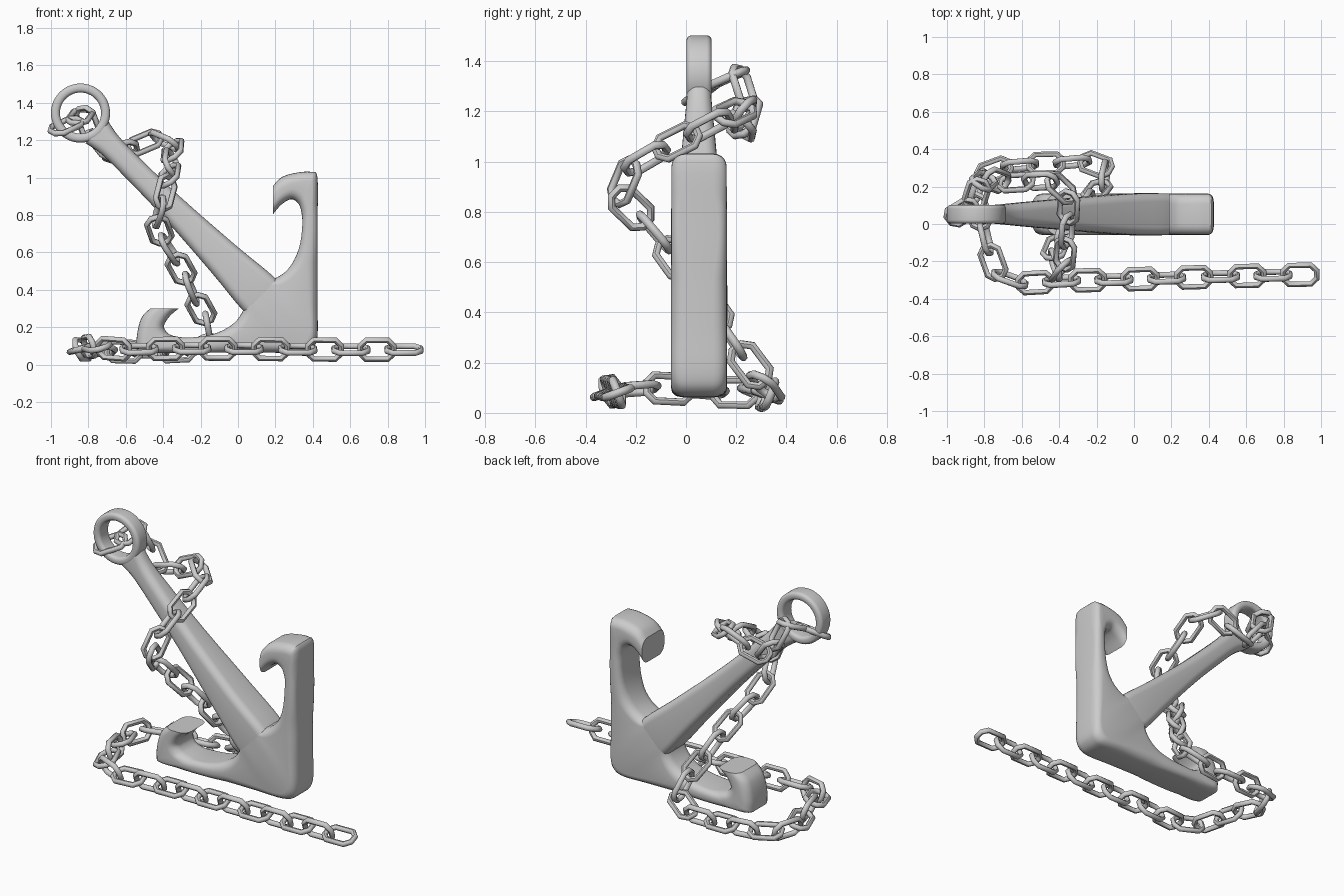
import bpy
import bmesh
import math
from mathutils import Vector, Matrix

if "Cube" in bpy.data.objects:
    bpy.data.objects.remove(bpy.data.objects["Cube"])

# One plain grey metal
metal = bpy.data.materials.new("grey_metal")
metal.use_nodes = True
GREY = (0.6, 0.6, 0.6, 1)
metal.diffuse_color = GREY
metal.node_tree.nodes["Principled BSDF"].inputs["Base Color"].default_value = GREY

CORNER_X, CORNER_Z, MID_Y = 0.425, 0.064, 0.052   # outer corner of the crown


def spline(pts, n):
    """Smooth curve through points of any dimension."""
    out = []
    for i in range(len(pts) - 1):
        quad = (pts[max(i - 1, 0)], pts[i], pts[i + 1], pts[min(i + 2, len(pts) - 1)])
        for k in range(n):
            t = k / n
            out.append(tuple(
                0.5 * (2 * q + (r - p) * t + (2 * p - 5 * q + 4 * r - s) * t ** 2
                       + (3 * q - p - 3 * r + s) * t ** 3)
                for p, q, r, s in zip(*quad)))
    out.append(tuple(pts[-1]))
    return out


def finish(obj, angle):
    bpy.ops.object.select_all(action="DESELECT")
    obj.select_set(True)
    bpy.context.view_layer.objects.active = obj
    bpy.ops.object.shade_smooth_by_angle(angle=math.radians(angle))


def loft(name, sections, radius, closed=False, angle=40):
    """Rounded-rectangle sections; each is (outer a, b, inner a, b, half thickness).
    a runs from the crown along the left arm, b up the right arm."""
    bm = bmesh.new()
    rings = []
    for oa, ob, ia, ib, half_t in sections:
        outer, inner = Vector((oa, ob)), Vector((ia, ib))
        centre, half = (outer + inner) / 2, (outer - inner) / 2
        half_w = half.length
        axis = half / half_w
        r = min(radius, half_w * 0.85, half_t * 0.85)
        ring = []
        for corner, (su, sv) in enumerate(((1, 1), (-1, 1), (-1, -1), (1, -1))):
            for k in range(6):
                ang = (corner + k / 5) * math.pi / 2
                u = su * (half_w - r) + r * math.cos(ang)
                v = sv * (half_t - r) + r * math.sin(ang)
                p = centre + axis * u
                ring.append(bm.verts.new((CORNER_X - p.x, MID_Y + v, CORNER_Z + p.y)))
        rings.append(ring)
    count = len(rings[0])
    for i in range(len(rings) if closed else len(rings) - 1):
        a, b = rings[i], rings[(i + 1) % len(rings)]
        for j in range(count):
            k = (j + 1) % count
            bm.faces.new((a[j], a[k], b[k], b[j]))
    if not closed:
        bm.faces.new(rings[0])
        bm.faces.new(rings[-1])
    bmesh.ops.recalc_face_normals(bm, faces=bm.faces)
    mesh = bpy.data.meshes.new(name)
    bm.to_mesh(mesh)
    bm.free()
    mesh.materials.append(metal)
    obj = bpy.data.objects.new(name, mesh)
    bpy.context.collection.objects.link(obj)
    finish(obj, angle)
    return obj


# Hooked arms: one half from fluke tip to crown, mirrored across the diagonal
# (outer a, b, inner a, b, half thickness)
half_arm = [
    (0.237, 0.893, 0.237, 0.741, 0.109), (0.195, 0.936, 0.195, 0.79, 0.109),
    (0.125, 0.96, 0.145, 0.82, 0.11), (0.035, 0.967, 0.11, 0.806, 0.11),
    (0, 0.935, 0.09, 0.77, 0.11), (0, 0.70, 0.081, 0.685, 0.111),
    (0, 0.55, 0.1, 0.555, 0.111), (0, 0.40, 0.155, 0.45, 0.111),
    (0, 0.25, 0.235, 0.395, 0.111), (0, 0.09, 0.31, 0.40, 0.111),
    (0.025, 0.025, 0.36, 0.36, 0.111),
]
other_half = [(ob, oa, ib, ia, t) for oa, ob, ia, ib, t in reversed(half_arm[:-1])]
loft("arms_and_flukes", spline(half_arm + other_half, 4), 0.055)

# Tapered shank on the diagonal: distance, half width, half thickness
shank = [(0.2, 0.08, 0.1), (0.32, 0.086, 0.112), (0.5, 0.069, 0.108),
         (0.78, 0.05, 0.085), (1.0, 0.045, 0.066), (1.11, 0.047, 0.055),
         (1.18, 0.06, 0.047)]
loft("shank", [(d - h, d + h, d + h, d - h, t) for d, h, t in spline(shank, 4)], 0.045)

# Ring at the head of the shank
ring = []
for i in range(48):
    ang = math.tau * i / 48
    c, s = math.cos(ang), math.sin(ang)
    ring.append((1.267 + 0.158 * c, 1.281 + 0.158 * s,
                 1.267 + 0.11 * c, 1.281 + 0.11 * s, 0.05))
loft("head_ring", ring, 0.022, closed=True, angle=60)

# Chain route: along the ground, round the arm, over the shank, into the ring
route = [
    (0.962, -0.27, 0.08), (0.5, -0.28, 0.08), (0, -0.295, 0.085),
    (-0.4, -0.305, 0.085), (-0.58, -0.32, 0.08), (-0.73, -0.27, 0.09),
    (-0.78, -0.13, 0.1), (-0.82, 0.04, 0.09), (-0.86, 0.17, 0.08),
    (-0.79, 0.28, 0.08), (-0.63, 0.315, 0.07), (-0.4, 0.325, 0.07),
    (-0.2, 0.335, 0.09), (-0.14, 0.26, 0.18), (-0.21, 0.17, 0.31),
    (-0.27, 0.07, 0.45), (-0.36, -0.04, 0.61), (-0.44, -0.14, 0.74),
    (-0.395, -0.28, 0.89), (-0.37, -0.19, 1.0), (-0.36, -0.05, 1.07),
    (-0.35, 0.1, 1.15), (-0.36, 0.2, 1.2), (-0.48, 0.24, 1.21),
    (-0.6, 0.22, 1.14), (-0.71, 0.22, 1.13), (-0.79, 0.25, 1.25),
    (-0.83, 0.2, 1.36), (-0.85, 0.11, 1.31), (-0.975, 0.03, 1.25),
]
path = [Vector(p) for p in spline(route, 60)]
total = sum((b - a).length for a, b in zip(path, path[1:]))
pitch = total / round(total / 0.143)
joints, travelled = [path[0]], 0
for a, b in zip(path, path[1:]):
    travelled += (b - a).length
    if travelled >= len(joints) * pitch - 0.0001:
        joints.append(b)

# Eight-sided link, stretched lengthwise
bpy.ops.mesh.primitive_torus_add(major_segments=8, minor_segments=8,
                                 major_radius=0.058, minor_radius=0.0165)
first_link = bpy.context.object
first_link.data.name = "chain_link"
first_link.data.transform(Matrix.Rotation(math.pi / 8, 4, "Z"))
for v in first_link.data.vertices:
    v.co.x += math.copysign(0.036, v.co.x)
first_link.data.materials.append(metal)
finish(first_link, 48)

# Links alternate a quarter turn along the route; the last lies flat in the ring
up = Vector((0, 0, 1))
last = len(joints) - 2
for i, (start, end) in enumerate(zip(joints, joints[1:])):
    link = first_link
    if i:
        link = bpy.data.objects.new("chain_link", first_link.data)
        bpy.context.collection.objects.link(link)
    link.name = f"chain_link_{i + 1}"
    along = (end - start).normalized()
    if i == last:
        up = Vector((0, 0, 1))
    up = (up - along * up.dot(along)).normalized()
    roll = math.radians(70 if i % 2 and i != last else -20)
    face = Matrix.Rotation(roll, 3, along) @ up
    turn = Matrix((along, face.cross(along), face)).transposed().to_4x4()
    link.matrix_world = Matrix.Translation((start + end) / 2) @ turn
